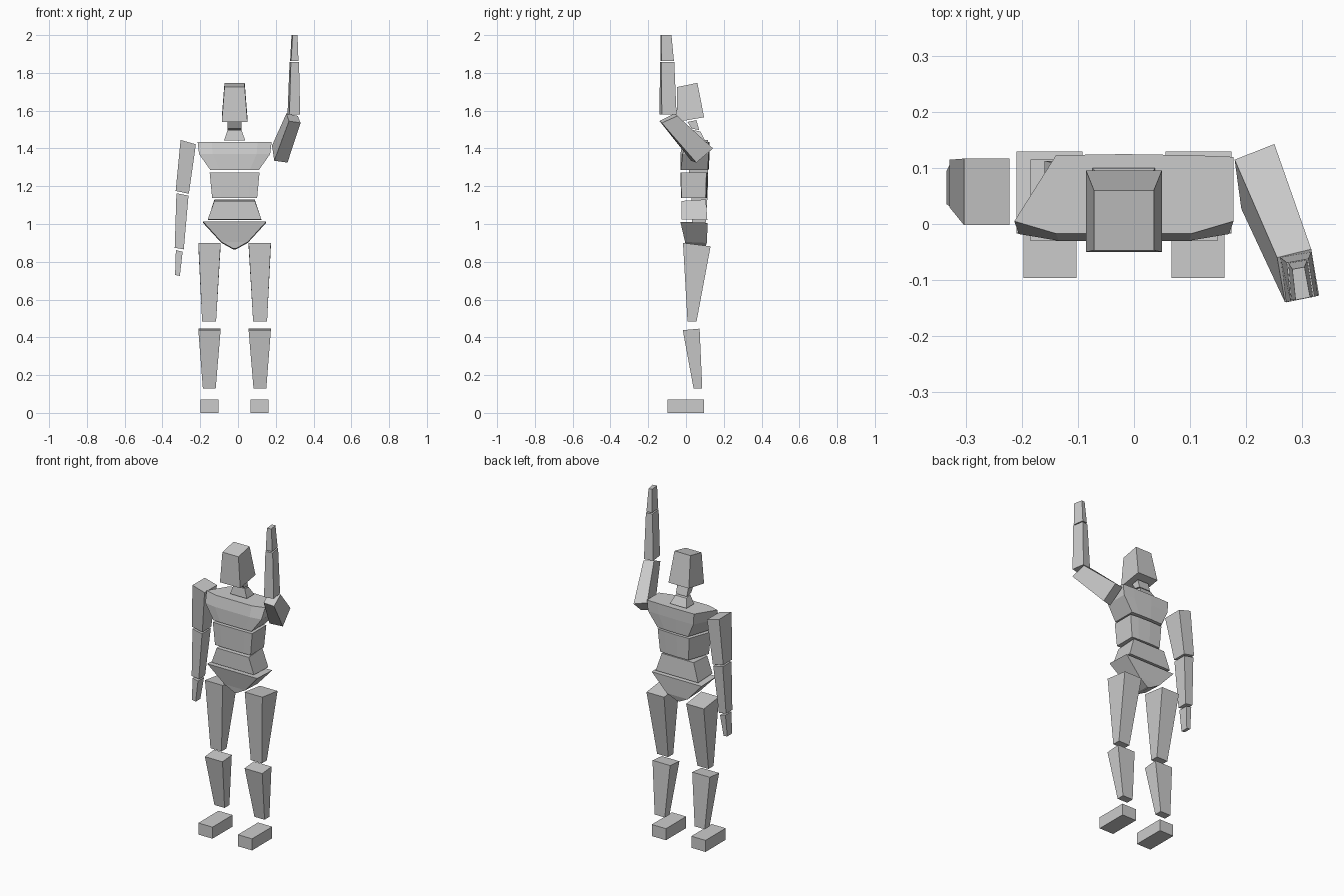
import bpy, bmesh

CX = -0.018  # body centre line (raised arm shifts the bounds)


def loft(name, rings):
    """Closed solid through rings of points with equal counts."""
    bm = bmesh.new()
    loops = [[bm.verts.new(p) for p in ring] for ring in rings]
    n = len(loops[0])
    for a, b in zip(loops, loops[1:]):
        for i in range(n):
            j = (i + 1) % n
            bm.faces.new((a[i], a[j], b[j], b[i]))
    bm.faces.new(loops[0])
    bm.faces.new(loops[-1])
    bmesh.ops.recalc_face_normals(bm, faces=bm.faces)
    me = bpy.data.meshes.new(name)
    bm.to_mesh(me)
    bm.free()
    ob = bpy.data.objects.new(name, me)
    bpy.context.collection.objects.link(ob)
    return ob


def slab(x0, x1, yf, zf, yb, zb):
    """Four-corner section with its own front and back height."""
    return [(x0, yf, zf), (x1, yf, zf), (x1, yb, zb), (x0, yb, zb)]


def mid(w, yf, zf, yb, zb):
    return slab(CX - w, CX + w, yf, zf, yb, zb)


def bowed(w, z, yside, ymid, yback, bow):
    """Section with a bowed front and back for the torso."""
    k = 0.62 * w
    pts = [(-w, yside), (-k, ymid), (k, ymid), (w, yside),
           (w, yback), (k, yback + bow * 0.6), (0, yback + bow), (-k, yback + bow * 0.6)]
    return [(CX + x, y, z) for x, y in pts]


# head and neck
loft("head", [mid(.068, -.05, 1.54, .096, 1.565), mid(.0535, -.047, 1.725, .06, 1.747)])
loft("upper_neck", [mid(.037, .03, 1.505, .07, 1.497), mid(.037, .008, 1.54, .055, 1.55)])
loft("lower_neck", [mid(.056, .03, 1.443, .1, 1.443), mid(.037, .036, 1.497, .076, 1.49)])

# torso
loft("chest", [bowed(.128, 1.285, -.027, -.03, .115, .005),
               bowed(.188, 1.37, -.018, -.03, .12, .005),
               bowed(.196, 1.435, .005, -.017, .12, .005)])
loft("ribs", [bowed(.119, 1.137, -.024, -.026, .104, .006),
              bowed(.132, 1.273, -.027, -.03, .108, .008)])
loft("waist", [mid(.142, -.025, 1.025, .113, 1.02), mid(.107, -.025, 1.122, .105, 1.13)])
loft("pelvis", [mid(.008, .0, .87, .1, .866), mid(.07, -.005, .905, .11, .9),
                mid(.167, -.03, 1.012, .115, 1.006)])

# legs, mirrored about the body centre line
for side, s in (("left", 1), ("right", -1)):
    def limb(a, b, *rest):
        return slab(CX + s * a, CX + s * b, *rest)
    loft(side + "_thigh", [limb(.098, .172, .008, .485, .056, .485),
                           limb(.074, .192, -.016, .9, .13, .882)])
    loft(side + "_shin", [limb(.1, .168, .04, .13, .086, .13),
                          limb(.074, .192, -.017, .438, .072, .446)])
    loft(side + "_foot", [limb(.085, .18, -.097, 0, .096, 0),
                          limb(.085, .18, -.097, .07, .096, .07)])


# lowered arm: sections tilt sideways, (x, z) outer and inner edge, then y range
def tilted(xo, zo, xi, zi, y0, y1):
    return [(xo, y0, zo), (xi, y0, zi), (xi, y1, zi), (xo, y1, zo)]


loft("right_upper_arm", [tilted(-.33, 1.175, -.26, 1.16, .03, .115),
                         tilted(-.304, 1.445, -.223, 1.422, -.002, .117)])
loft("right_forearm", [tilted(-.335, .874, -.287, .866, .035, .095),
                       tilted(-.326, 1.163, -.262, 1.15, .03, .114)])
loft("right_hand", [tilted(-.333, .73, -.308, .725, .035, .08),
                    tilted(-.329, .862, -.293, .853, .035, .093)])

# raised arm
loft("left_upper_arm", [
    [(.192, .027, 1.335), (.262, .055, 1.325), (.251, .143, 1.4), (.18, .115, 1.415)],
    [(.27, -.14, 1.545), (.331, -.128, 1.535), (.317, -.045, 1.572), (.256, -.06, 1.585)]])


def level(z, pts):
    return [(x, y, z) for x, y in pts]


loft("left_forearm", [
    level(1.58, [(.272, -.14), (.329, -.128), (.317, -.05), (.262, -.06)]),
    level(1.857, [(.28, -.138), (.323, -.13), (.312, -.062), (.273, -.069)])])
loft("left_hand", [
    level(1.864, [(.281, -.136), (.32, -.129), (.31, -.064), (.276, -.07)]),
    level(2.0, [(.289, -.136), (.315, -.131), (.305, -.077), (.283, -.081)])])
